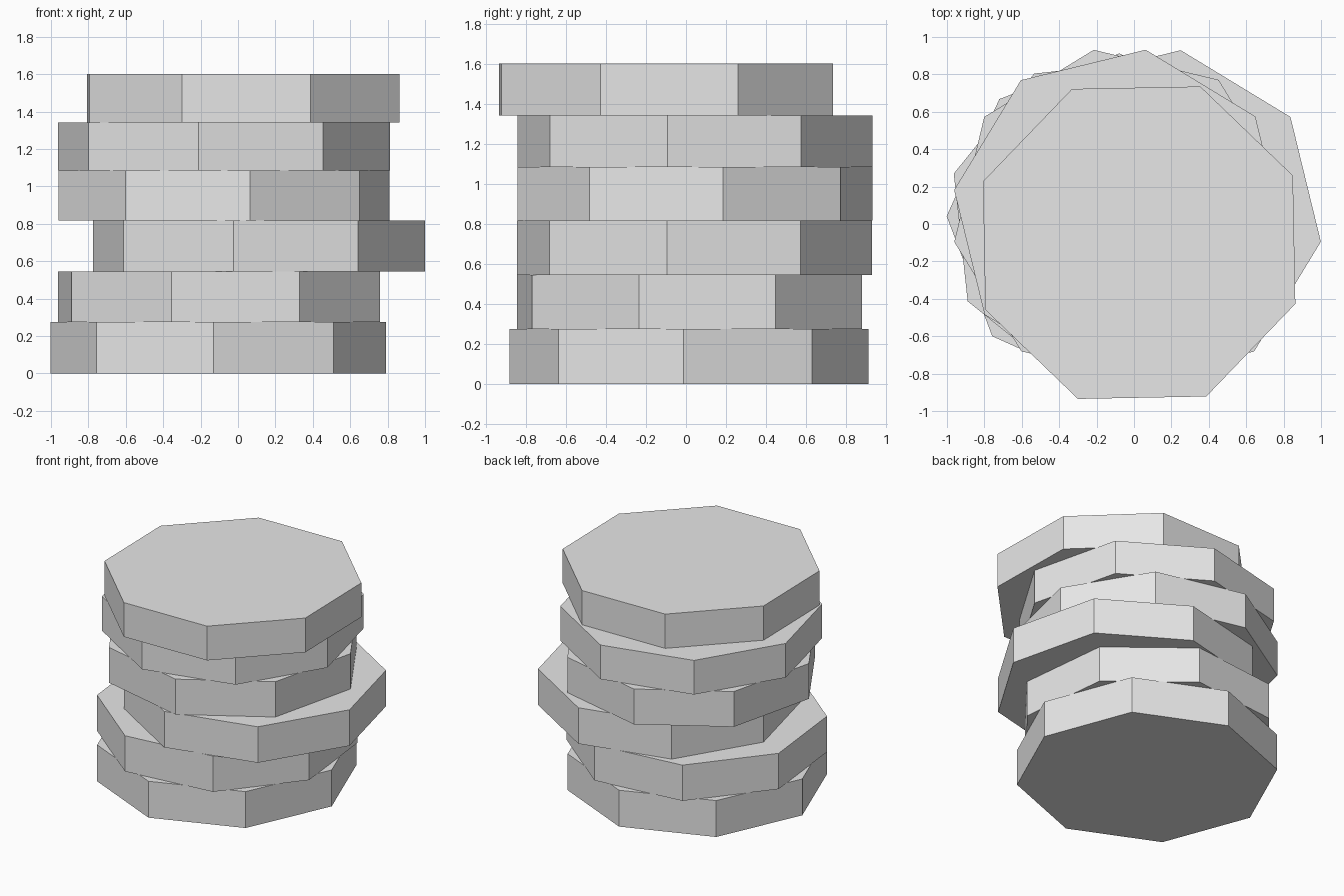
import bpy
import math

cube = bpy.data.objects.get("Cube")
if cube:
    bpy.data.objects.remove(cube, do_unlink=True)

# One plain grey for the whole stack
grey = bpy.data.materials.new("light_grey")
grey.use_nodes = True
GREY = (0.8, 0.8, 0.8, 1)
grey.diffuse_color = GREY
grey.node_tree.nodes["Principled BSDF"].inputs["Base Color"].default_value = GREY

RADIUS = 0.897


def add_slab(name, x, y, bottom, top, turn):
    """Octagonal slab with a corner at `turn` degrees from +x."""
    # the cylinder primitive has its first corner on +y; eight sides repeat every 45 degrees
    bpy.ops.mesh.primitive_cylinder_add(
        vertices=8, radius=RADIUS, depth=top - bottom,
        location=(x, y, (bottom + top) / 2),
        rotation=(0, 0, math.radians(turn)))
    slab = bpy.context.object
    slab.name = name
    slab.data.materials.append(grey)
    return slab


# Stacked slabs, bottom to top: centre x, centre y, top height, turn
slabs = [
    (-0.105, 0.015, 0.275, -1.7),
    (-0.1025, 0.0175, 0.545, -16.3),
    (0.1125, 0.0425, 0.817, -8.8),
    (-0.075, 0.045, 1.084, 9.0),
    (-0.075, 0.045, 1.342, -8.8),
    (0.0275, -0.1, 1.601, 23.6),
]

bottom = 0
for i, (x, y, top, turn) in enumerate(slabs, 1):
    add_slab(f"slab_{i}", x, y, bottom, top, turn)
    bottom = top
